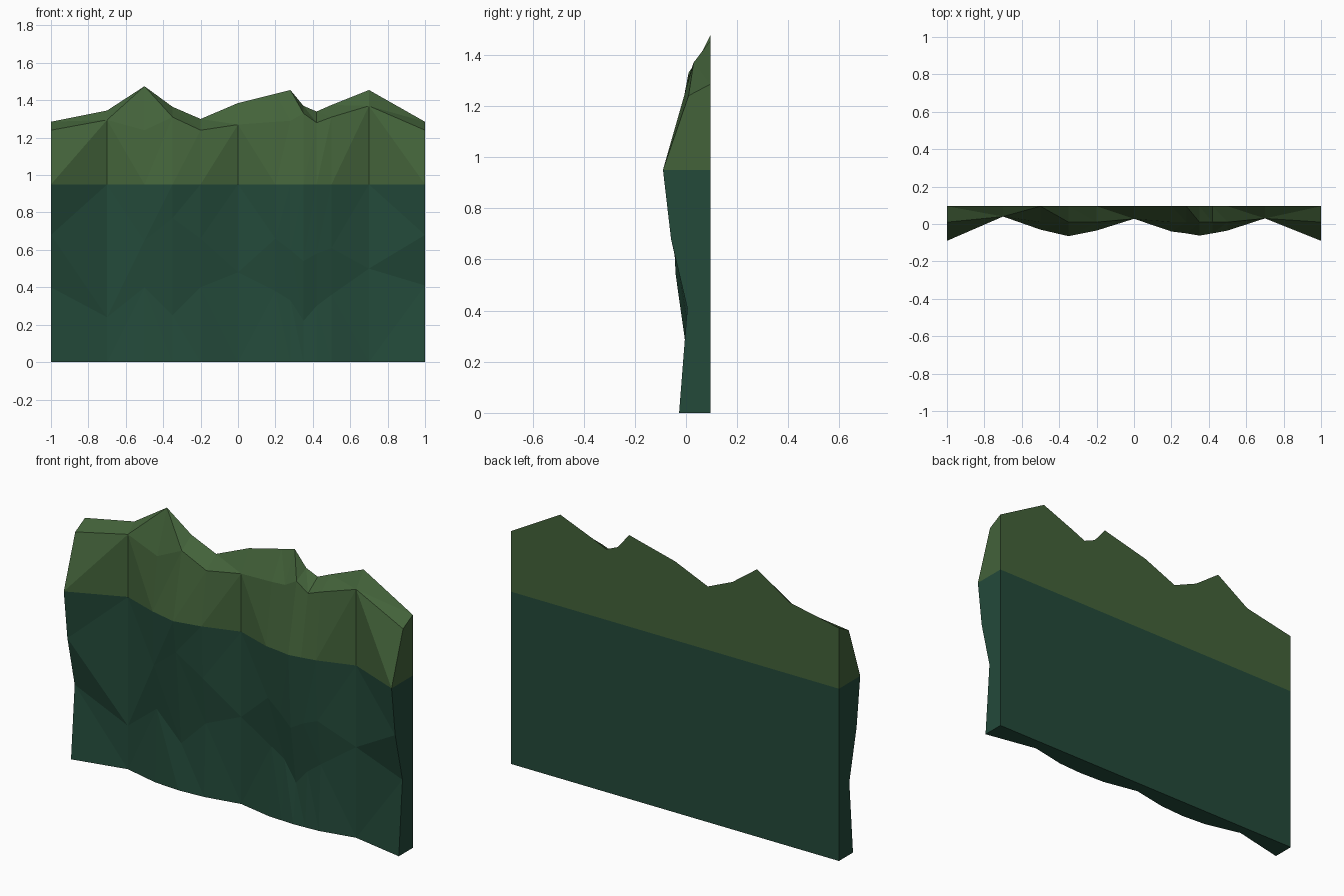
import bpy
import bmesh

if "Cube" in bpy.data.objects:
    bpy.data.objects.remove(bpy.data.objects["Cube"])

BACK = 0.095    # flat rear plane
BULGE_Z = 0.95  # height of the overhanging ridge and colour change

# Columns: x, ridge depth y, low crease z, middle crease z, front rim z, rear rim z
COLUMNS = [
    (-1.00, -0.090, 0.40, 0.68, 1.24, 1.285),
    (-0.70, 0.040, 0.24, 0.82, 1.295, 1.345),
    (-0.50, -0.030, 0.40, 0.65, 1.24, 1.475),
    (-0.35, -0.065, 0.25, 0.77, 1.31, 1.365),
    (-0.20, -0.035, 0.40, 0.66, 1.24, 1.30),
    (0.00, 0.028, 0.48, 0.62, 1.27, 1.385),
    (0.20, -0.040, 0.38, 0.66, 1.285, 1.435),
    (0.28, -0.050, 0.33, 0.60, 1.29, 1.455),
    (0.35, -0.062, 0.22, 0.54, 1.33, 1.37),
    (0.42, -0.050, 0.30, 0.58, 1.28, 1.34),
    (0.50, -0.035, 0.36, 0.61, 1.31, 1.375),
    (0.70, 0.030, 0.50, 0.68, 1.37, 1.455),
    (1.00, -0.090, 0.41, 0.68, 1.24, 1.285),
]


def material(name, rgb):
    m = bpy.data.materials.new(name)
    m.diffuse_color = (*rgb, 1)
    m.use_nodes = True
    m.node_tree.nodes["Principled BSDF"].inputs["Base Color"].default_value = m.diffuse_color
    return m


def section(x, y, low, mid, rim, rear):
    """Closed y-z outline of one column; gully columns stay upright."""
    if y > 0:
        ys = [y] * 5
    else:
        ys = [0.3 * y, 0.005, 0.65 * y, y, 0.01]
    front = list(zip(ys, (0, low, mid, BULGE_Z, rim)))
    return [(x, a, b) for a, b in front + [(BACK, rear), (BACK, BULGE_Z), (BACK, 0)]]


bm = bmesh.new()
rings = [[bm.verts.new(p) for p in section(*c)] for c in COLUMNS]

# Front, rim, back and base, with creases fanning out of the gullies
for i, (a, b) in enumerate(zip(rings, rings[1:])):
    left_gully = COLUMNS[i][1] > 0
    for k in range(8):
        n = (k + 1) % 8
        rising = left_gully
        if k in (2, 3):
            rising = not left_gully
        if k in (5, 6, 7):
            bm.faces.new((a[k], b[k], b[n], a[n]))
        elif rising:   # diagonal from lower left to upper right
            bm.faces.new((a[k], b[k], b[n]))
            bm.faces.new((a[k], b[n], a[n]))
        else:          # diagonal from lower right to upper left
            bm.faces.new((a[k], b[k], a[n]))
            bm.faces.new((b[k], b[n], a[n]))

# Side ends, split at the colour line
for r in (rings[0], rings[-1]):
    bm.faces.new((r[0], r[1], r[2], r[3], r[6], r[7]))
    bm.faces.new((r[3], r[4], r[5], r[6]))

bmesh.ops.recalc_face_normals(bm, faces=bm.faces[:])
for f in bm.faces:
    f.material_index = int(f.calc_center_median().z > BULGE_Z)

mesh = bpy.data.meshes.new("cliff_wall")
bm.to_mesh(mesh)
bm.free()
mesh.materials.append(material("dark green", (0.017, 0.068, 0.042)))
mesh.materials.append(material("moss green", (0.056, 0.123, 0.042)))
bpy.context.collection.objects.link(bpy.data.objects.new("cliff_wall", mesh))
